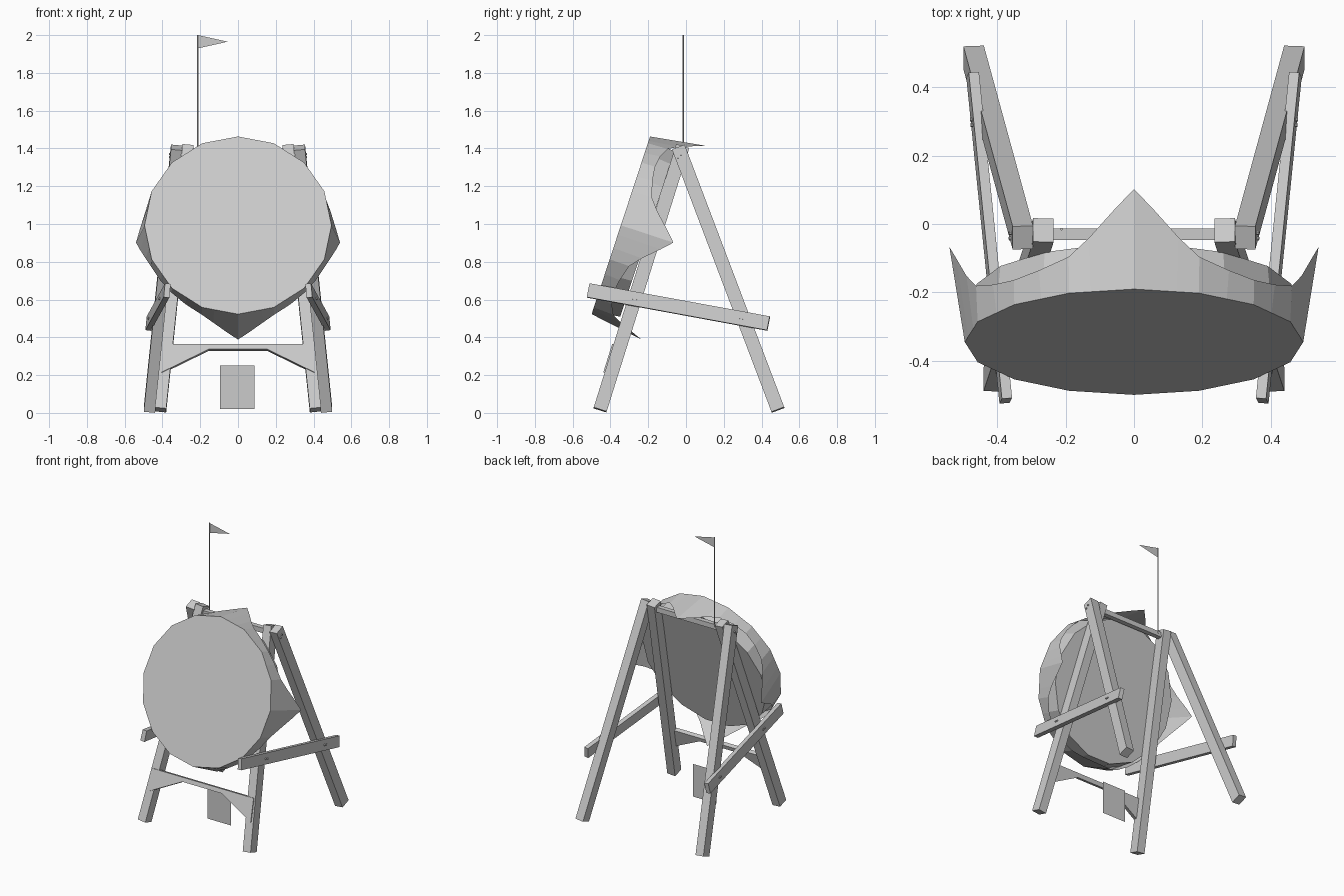
import bpy, bmesh
from math import sin, cos, radians, pi
from mathutils import Vector, Matrix

cube = bpy.data.objects.get("Cube")
if cube:
    bpy.data.objects.remove(cube, do_unlink=True)

grey = bpy.data.materials.new("plain grey")
grey.use_nodes = True
grey.diffuse_color = (0.6, 0.6, 0.6, 1)
grey.node_tree.nodes["Principled BSDF"].inputs["Base Color"].default_value = (0.6, 0.6, 0.6, 1)


def finish(name, bm):
    bmesh.ops.recalc_face_normals(bm, faces=bm.faces)
    mesh = bpy.data.meshes.new(name)
    bm.to_mesh(mesh)
    bm.free()
    mesh.materials.append(grey)
    obj = bpy.data.objects.new(name, mesh)
    bpy.context.collection.objects.link(obj)
    return obj


def frame(axis, hint):
    """Rotation with z along axis and x close to hint."""
    z = Vector(axis).normalized()
    y = z.cross(Vector(hint)).normalized()
    return Matrix((y.cross(z), y, z)).transposed().to_4x4()


def beam(name, a, b, width, depth, hint=(1, 0, 0)):
    a, b = Vector(a), Vector(b)
    bm = bmesh.new()
    bmesh.ops.create_cube(bm, size=1)
    bm.transform(Matrix.Translation((a + b) / 2) @ frame(b - a, hint)
                 @ Matrix.Diagonal((width, depth, (b - a).length, 1)))
    return finish(name, bm)


def rod(name, a, b, radius, sides=8):
    a, b = Vector(a), Vector(b)
    bm = bmesh.new()
    bmesh.ops.create_cone(bm, cap_ends=True, segments=sides, radius1=radius,
                          radius2=radius, depth=(b - a).length)
    bm.transform(Matrix.Translation((a + b) / 2) @ frame(b - a, (0, 0.3, 1)))
    return finish(name, bm)


def plate(name, points, thickness=0.0):
    bm = bmesh.new()
    face = bm.faces.new([bm.verts.new(p) for p in points])
    if thickness:
        face.normal_update()
        shift = face.normal * -thickness
        new = bmesh.ops.extrude_face_region(bm, geom=[face], use_keep_orig=True)
        bmesh.ops.translate(bm, vec=shift, verts=[v for v in new["geom"] if isinstance(v, bmesh.types.BMVert)])
    return finish(name, bm)


# Stand: legs, side rails and bolts, mirrored left and right
for side, s in (("left", 1), ("right", -1)):
    beam(side + "_front_leg", (s * 0.41, -0.455, 0.016), (s * 0.265, -0.018, 1.41), 0.06, 0.072)
    beam(side + "_back_leg", (s * 0.469, 0.487, 0.016), (s * 0.325, -0.04, 1.405), 0.06, 0.072)
    front, back = Vector((s * 0.375, -0.517, 0.648)), Vector((s * 0.472, 0.437, 0.473))
    out = Vector((s, 0, 0.1)).normalized()
    beam(side + "_side_rail", front, back, 0.03, 0.075, out)
    spots = [front.lerp(back, t) for t in (0.245, 0.265, 0.845, 0.862)]
    spots += [Vector((s * 0.345, y, z)) for y, z in ((-0.042, 1.352), (-0.026, 1.368))]
    for i, p in enumerate(spots):
        rod(f"{side}_bolt_{i + 1}", p, p + out * 0.021, 0.006)

beam("top_crossbar", (-0.25, -0.03, 1.37), (0.25, -0.03, 1.37), 0.035, 0.033, (0, 0, 1))

# Arched brace across the front legs
half = [(0.405, 0.215), (0.395, 0.365)]
outline = half + [(-x, z) for x, z in reversed(half)] + [(-0.155, 0.337), (0.155, 0.337)]
plate("front_brace", [(x, -0.505 + 0.313 * z, z) for x, z in reversed(outline)], -0.03)

# Tilted target: local x across, y up the face, z toward the back
lean = radians(18.2)
tilt = Matrix.Translation((0, -0.345, 0.993)) @ Matrix((
    (1, 0, 0), (0, sin(lean), cos(lean)), (0, cos(lean), -sin(lean)))).to_4x4()

bm = bmesh.new()
bmesh.ops.create_cone(bm, cap_ends=True, segments=16, radius1=0.485, radius2=0.47, depth=0.145)
bm.transform(tilt @ Matrix.Translation((0, 0, 0.0755)) @ Matrix.Rotation(pi / 16, 4, "Z"))
finish("target_body", bm)

# Cloth cover: flat front with a skirt drawn out to four pointed corners
R = 0.495
skirt = [(0, 0.293, 0.54), (6, 0.24, 0.523), (15, 0.16, 0.507), (22.5, 0.11, 0.5),
         (34, 0.085, 0.497), (45, 0.075, 0.497)]
quarter = skirt + [(90 - a, d, r) for a, d, r in skirt[-2:0:-1]]
ring = [(a + 90 * q, d, r) for q in range(4) for a, d, r in quarter]
bm = bmesh.new()
front_ring, hem = [], []
for a, d, r in ring:
    chord = R * cos(pi / 16) / cos(radians(a % 22.5 - 11.25))
    c, s = cos(radians(a)), sin(radians(a))
    front_ring.append(bm.verts.new((chord * c, chord * s, 0)))
    hem.append(bm.verts.new((r * c, r * s, d)))
bm.faces.new(front_ring)
for i in range(len(ring)):
    j = (i + 1) % len(ring)
    bm.faces.new((front_ring[i], front_ring[j], hem[j], hem[i]))
bm.transform(tilt)
finish("target_cover", bm)

# Flag on its pole, and the hanging sheet below
rod("flag_pole", (-0.212, -0.015, 1.37), (-0.212, -0.015, 2), 0.004)
plate("flag", [(-0.212, -0.015, 2), (-0.212, -0.015, 1.93), (-0.055, -0.015, 1.965)])
plate("paper_sheet", [(-0.095, -0.205, 0.02), (0.087, -0.205, 0.02),
                      (0.087, -0.205, 0.25), (-0.095, -0.205, 0.25)])
